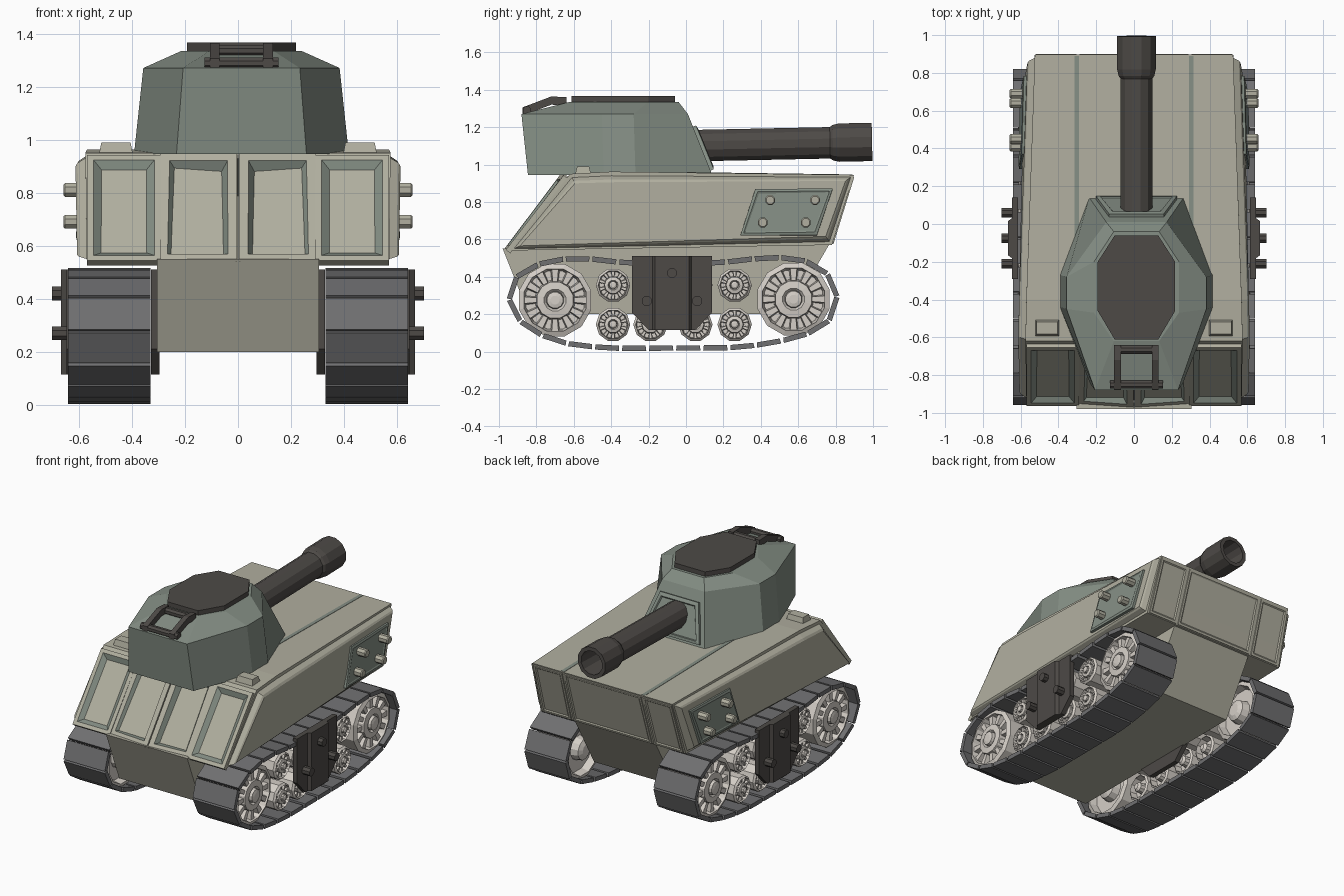
import bpy, bmesh
from math import sin, cos, pi, radians
from mathutils import Vector as V, Matrix as M

if "Cube" in bpy.data.objects:
    bpy.data.objects.remove(bpy.data.objects["Cube"])


def material(name, rgb):
    m = bpy.data.materials.new(name)
    m.diffuse_color = (*rgb, 1)
    m.use_nodes = True
    m.node_tree.nodes["Principled BSDF"].inputs["Base Color"].default_value = m.diffuse_color
    return m


TAN = material("tan", (.44, .43, .35))
GREEN = material("green", (.235, .275, .235))
DARK = material("dark", (.075, .068, .062))
GREY = material("track_grey", (.16, .16, .165))
PALE = material("wheel_pale", (.66, .62, .57))


def finish(name, bm, mats, mirror=False):
    me = bpy.data.meshes.new(name)
    bm.to_mesh(me)
    bm.free()
    for m in mats:
        me.materials.append(m)
    ob = bpy.data.objects.new(name, me)
    bpy.context.collection.objects.link(ob)
    if mirror:
        ob.modifiers.new("mirror", 'MIRROR').use_axis[0] = True
    return ob


def loft(bm, rings):
    """Skin equal-length rings of points and cap both ends; returns the caps."""
    vs = [[bm.verts.new(p) for p in r] for r in rings]
    n = len(vs[0])
    fs = [bm.faces.new((a[i], a[(i + 1) % n], b[(i + 1) % n], b[i]))
          for a, b in zip(vs, vs[1:]) for i in range(n)]
    caps = [bm.faces.new(vs[0]), bm.faces.new(vs[-1])]
    bmesh.ops.recalc_face_normals(bm, faces=fs + caps)
    return caps


def prism(bm, yz, x0, x1):
    return loft(bm, [[(x, y, z) for y, z in yz] for x in (x0, x1)])


def lathe(bm, profile, n, mat):
    """Spin (radius, height) pairs about local z, placed by a matrix."""
    return loft(bm, [[mat @ V((r * cos(2 * pi * (i + .5) / n), r * sin(2 * pi * (i + .5) / n), h))
                      for i in range(n)] for r, h in profile])


def panel(bm, quad, out, steps, green_from=99):
    """Stepped plate: repeated (inset, height) steps on a quad."""
    f = bm.faces.new([bm.verts.new(p) for p in quad])
    f.normal_update()
    if f.normal.dot(V(out)) < 0:
        f.normal_flip()
    for k, (t, d) in enumerate(steps):
        r = bmesh.ops.inset_individual(bm, faces=[f], thickness=t, depth=d)
        if k >= green_from:
            for g in r['faces'] + [f]:
                g.material_index = 1
        f.normal_update()


def along_x(x, y, z):
    return M.Translation((x, y, z)) @ M.Rotation(pi / 2, 4, 'Y')


# Upper hull with raised side panels
bm = bmesh.new()
prof = [(-.94, .54, .57), (.78, .57, .545), (.898, .945, .525), (-.4, .962, .57), (-.62, .95, .575)]
caps = loft(bm, [[(s * w, y, z) for y, z, w in prof] for s in (-1, 1)])
for t, d in ((.022, 0), (.02, .03), (.015, .008)):
    bmesh.ops.inset_individual(bm, faces=caps, thickness=t, depth=d)
    for c in caps:
        c.normal_update()
finish("upper_hull", bm, [TAN])

# Lower hull
bm = bmesh.new()
prism(bm, [(-.98, .55), (-.84, .2), (.55, .2), (.77, .58)], -.305, .305)
finish("lower_hull", bm, [TAN])

# Rear framed recesses: outer wings and the central pair
bm = bmesh.new()
panel(bm, [(.29, -.94, .525), (.57, -.94, .525), (.57, -.63, .925), (.29, -.63, .925)], (0, -1, .5),
      [(.001, .03), (.035, 0), (.05, -.026)], 2)
panel(bm, [(0, -.938, .51), (.3, -.918, .51), (.29, -.61, .92), (0, -.63, .92)], (0, -1, .5),
      [(.001, .05), (.022, 0), (.028, 0), (.04, -.042)], 3)
finish("rear_recess", bm, [TAN, GREEN], True)

# Front plate panels
bm = bmesh.new()
for x0, x1 in ((-.295, .295), (.31, .53), (-.53, -.31)):
    panel(bm, [(x0, .782, .575), (x1, .782, .575), (x1 * .98, .894, .935), (x0 * .98, .894, .935)],
          (0, 1, 0), [(.001, .006), (.02, 0), (.012, -.006)])
finish("front_panel", bm, [TAN])

# Deck stripes and lifting lugs
bm = bmesh.new()
prism(bm, [(-.6, .94), (-.4, .965), (.89, .947), (.89, .93)], .29, .315)
loft(bm, [[(.46 + sx * w, -.55 + sy * d, z) for sx, sy in ((-1, -1), (1, -1), (1, 1), (-1, 1))]
          for w, d, z in ((.065, .045, .94), (.055, .032, .99))])
for f in bm.faces:
    f.material_index = 1 if f.calc_center_median().x < .35 else 0
finish("deck_fittings", bm, [TAN, GREEN], True)

# Side hatch plates with bolts
bm = bmesh.new()
panel(bm, [(.59, .29, .62), (.585, .7, .62), (.565, .785, .87), (.575, .37, .87)], (1, 0, 0),
      [(.001, .018), (.02, .004), (.012, -.004)], 0)
finish("side_hatch", bm, [TAN, GREEN], True)
bm = bmesh.new()
for y, z in ((.45, .81), (.69, .81), (.41, .69), (.64, .69)):
    lathe(bm, [(.028, .56), (.028, .652), (.022, .658)], 8, along_x(0, y, z))
finish("side_hatch_bolts", bm, [TAN], True)

# Turret: octagonal rings
CX = .013


def oct_ring(z, pts):
    return [(CX + x, y, z) for x, y in pts] + [(CX - x, y, z) for x, y in reversed(pts)]


bm = bmesh.new()
loft(bm, [oct_ring(.945, [(.245, -.845), (.405, -.44), (.405, -.27), (.25, .14)]),
          oct_ring(1.27, [(.22, -.88), (.37, -.45), (.37, -.28), (.16, .01)]),
          oct_ring(1.335, [(.12, -.62), (.225, -.47), (.225, -.2), (.12, -.04)])])
finish("turret", bm, [GREEN])

# Turret hatch
bm = bmesh.new()
hatch = [(.115, -.612), (.205, -.46), (.205, -.2), (.115, -.06)]
loft(bm, [oct_ring(1.32, hatch), oct_ring(1.366, hatch)])
finish("turret_hatch", bm, [DARK])

# Gun mantlet plate
bm = bmesh.new()
panel(bm, [(CX - .215, .125, .965), (CX + .215, .125, .965), (CX + .145, .03, 1.2), (CX - .145, .03, 1.2)],
      (0, 1, .3), [(.001, .025), (.03, .005), (.008, -.008)])
finish("gun_mantlet", bm, [GREEN])

# Gun barrel with flared, hollow muzzle
bm = bmesh.new()
tilt = M.Translation((CX, 0, 1.1)) @ M.Rotation(radians(-88.8), 4, 'X')
lathe(bm, [(.087, .02), (.087, .77), (.098, .785), (.106, .82), (.106, .995), (.08, .995), (.075, .7)], 12, tilt)
finish("gun_barrel", bm, [DARK])

# Grab handle behind the hatch
bm = bmesh.new()
for y, z, w in ((-.665, 1.335, .115), (-.85, 1.288, .14)):
    lathe(bm, [(.024, -w), (.024, w)], 8, along_x(CX, y, z))
for x in (-.1, .1):
    loft(bm, [[(CX + x + a, y, z + b) for a, b in ((-.018, -.022), (.018, -.022), (.018, .022), (-.018, .022))]
              for y, z in ((-.875, 1.283), (-.72, 1.342), (-.64, 1.338))])
finish("grab_handle", bm, [DARK], False)

# Track links: plates spaced evenly round a closed path
path = [V(p) for p in ((-.35, .003), (-.6, .017), (-.8, .082), (-.92, .168), (-.965, .29), (-.93, .4), (-.82, .475),
                       (-.6, .52), (-.3, .485), (.15, .485), (.45, .52), (.62, .51), (.76, .44), (.825, .3),
                       (.775, .15), (.62, .062), (.3, .007))]
LINKS = 28
lens = [(path[(i + 1) % len(path)] - p).length for i, p in enumerate(path)]


def at(d):
    d %= sum(lens)
    for i, l in enumerate(lens):
        if d <= l:
            return path[i].lerp(path[(i + 1) % len(path)], d / l)
        d -= l
    return path[0]


bm = bmesh.new()
step = sum(lens) / LINKS
for i in range(LINKS):
    a, b = at(i * step), at((i + 1) * step)
    t = (b - a).normalized()
    n = V((t.y, -t.x)) * .028
    a, b = a + t * .007, b - t * .007
    prism(bm, [a, b, b + n - t * .004, a + n + t * .004], .33, .64)
finish("track_links", bm, [GREY], True)


# Spoked wheels
def wheel(bm, y, z, r, n):
    lathe(bm, [(.2 * r, .345), (.35 * r, .36), (.4 * r, .41), (.8 * r, .41), (.86 * r, .36), (r, .37),
               (r, .60), (.86 * r, .612), (.8 * r, .54), (.54 * r, .54), (.5 * r, .61), (.3 * r, .615),
               (.24 * r, .60), (.22 * r, .625), (.12 * r, .63)], n, along_x(0, y, z))
    for k in range(n):
        rot = M.Translation((0, y, z)) @ M.Rotation(2 * pi * k / n, 4, 'X')
        loft(bm, [[rot @ V((x, s * w * r, q * r)) for x, s in ((.535, -1), (.535, 1), (.6, .7), (.6, -.7))]
                  for q, w in ((.5, .09), (.84, .13))])


bm = bmesh.new()
for y, z in ((-.7, .275), (.575, .28)):
    wheel(bm, y, z, .2, 12)
finish("drive_wheels", bm, [PALE], True)
bm = bmesh.new()
for y in (-.39, -.19, .05, .26):
    for z in (.355, .145):
        wheel(bm, y, z, .092, 10)
finish("road_wheels", bm, [PALE], True)

# Dark suspension covers outside and inside each track
bm = bmesh.new()
cover = [(-.29, .51), (.14, .51), (.14, .21), (.05, .115), (-.2, .115), (-.29, .21)]
prism(bm, cover, .615, .647)
prism(bm, cover, .295, .328)
loft(bm, [[(x, y, z) for y, z in ((-.075 - w, .51), (-.075 + w, .51), (-.075 + w, .115), (-.075 - w, .115))]
          for x, w in ((.64, .11), (.668, .09))])
for y, z in ((-.075, .42), (-.21, .27), (.06, .27)):
    lathe(bm, [(.028, .63), (.028, .702)], 8, along_x(0, y, z))
finish("suspension_cover", bm, [DARK], True)
